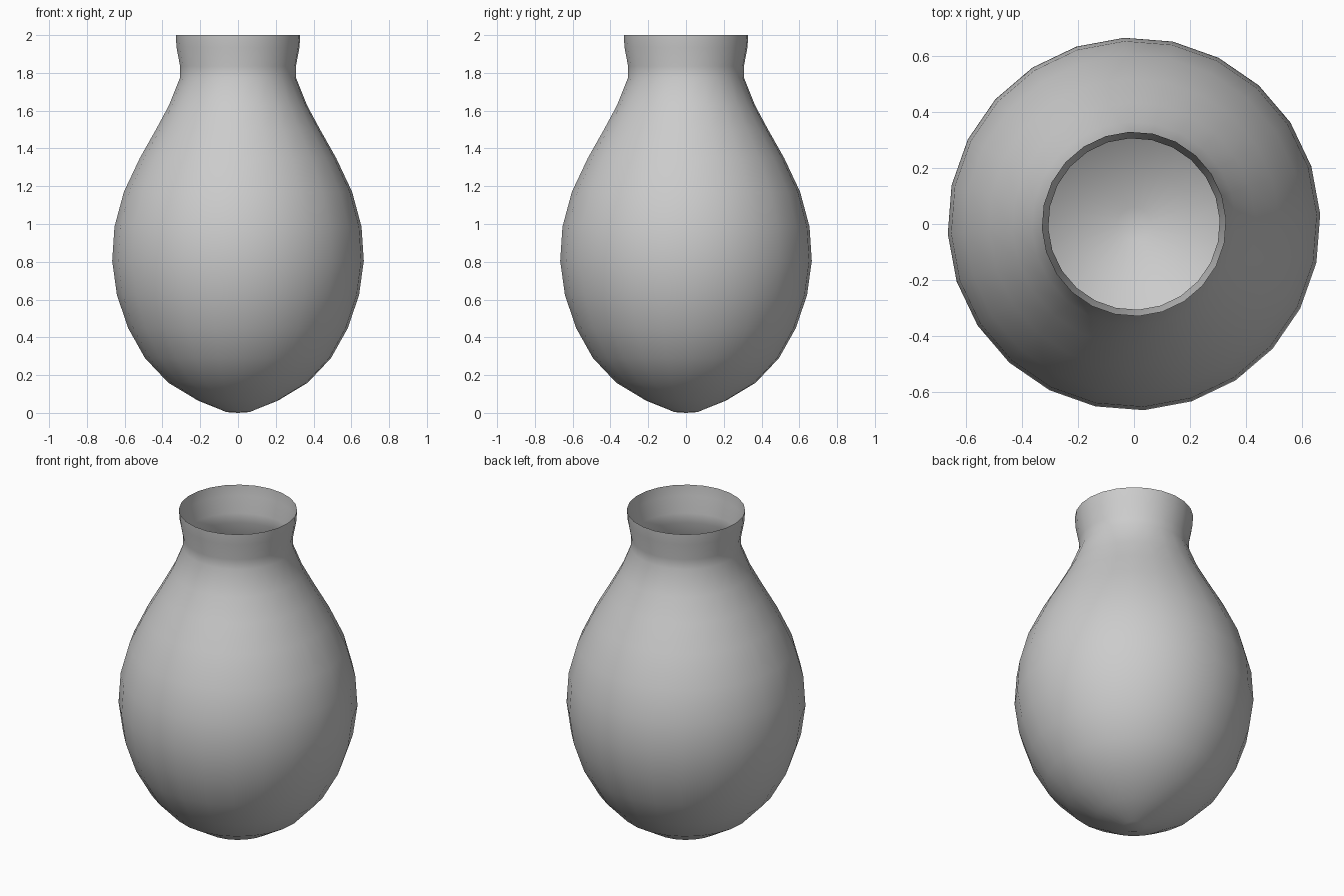
import bpy, bmesh, math
from mathutils import Matrix

if "Cube" in bpy.data.objects:
    bpy.data.objects.remove(bpy.data.objects["Cube"], do_unlink=True)

SIDES = 24

# Half outline of the vase, bottom to lip: (radius, height)
PROFILE = [
    (0.00, 0.00), (0.06, 0.004), (0.212, 0.065), (0.37, 0.16), (0.493, 0.29),
    (0.583, 0.45), (0.642, 0.625), (0.667, 0.805), (0.655, 0.985),
    (0.605, 1.17), (0.52, 1.35), (0.435, 1.50), (0.365, 1.63),
    (0.307, 1.775), (0.307, 1.835), (0.326, 1.935), (0.33, 2.00),
]


def make_material(name, colour):
    mat = bpy.data.materials.new(name)
    mat.use_nodes = True
    mat.diffuse_color = colour
    mat.node_tree.nodes["Principled BSDF"].inputs["Base Color"].default_value = colour
    return mat


def lathe(name, profile, sides, turn, mat):
    """Spin an open outline around z into a thin, smooth shell."""
    bm = bmesh.new()
    verts = [bm.verts.new((r, 0, z)) for r, z in profile]
    edges = [bm.edges.new(pair) for pair in zip(verts, verts[1:])]
    bmesh.ops.spin(bm, geom=verts + edges, cent=(0, 0, 0), axis=(0, 0, 1),
                   angle=math.tau, steps=sides, use_merge=True)
    bmesh.ops.remove_doubles(bm, verts=bm.verts, dist=0.001)
    bm.transform(Matrix.Rotation(turn, 4, "Z"))
    bmesh.ops.recalc_face_normals(bm, faces=bm.faces)
    # Make sure the shell faces outwards
    widest = max(bm.faces, key=lambda f: f.calc_center_median().xy.length)
    if widest.normal.dot(widest.calc_center_median()) < 0:
        bmesh.ops.reverse_faces(bm, faces=bm.faces)
    for face in bm.faces:
        face.smooth = True
    mesh = bpy.data.meshes.new(name)
    bm.to_mesh(mesh)
    bm.free()
    mesh.materials.append(mat)
    obj = bpy.data.objects.new(name, mesh)
    bpy.context.collection.objects.link(obj)
    return obj


# Vase body, neck and lip in one open shell
grey = make_material("plain_grey", (0.6, 0.6, 0.6, 1))
lathe("vase", PROFILE, SIDES, math.radians(3), grey)
